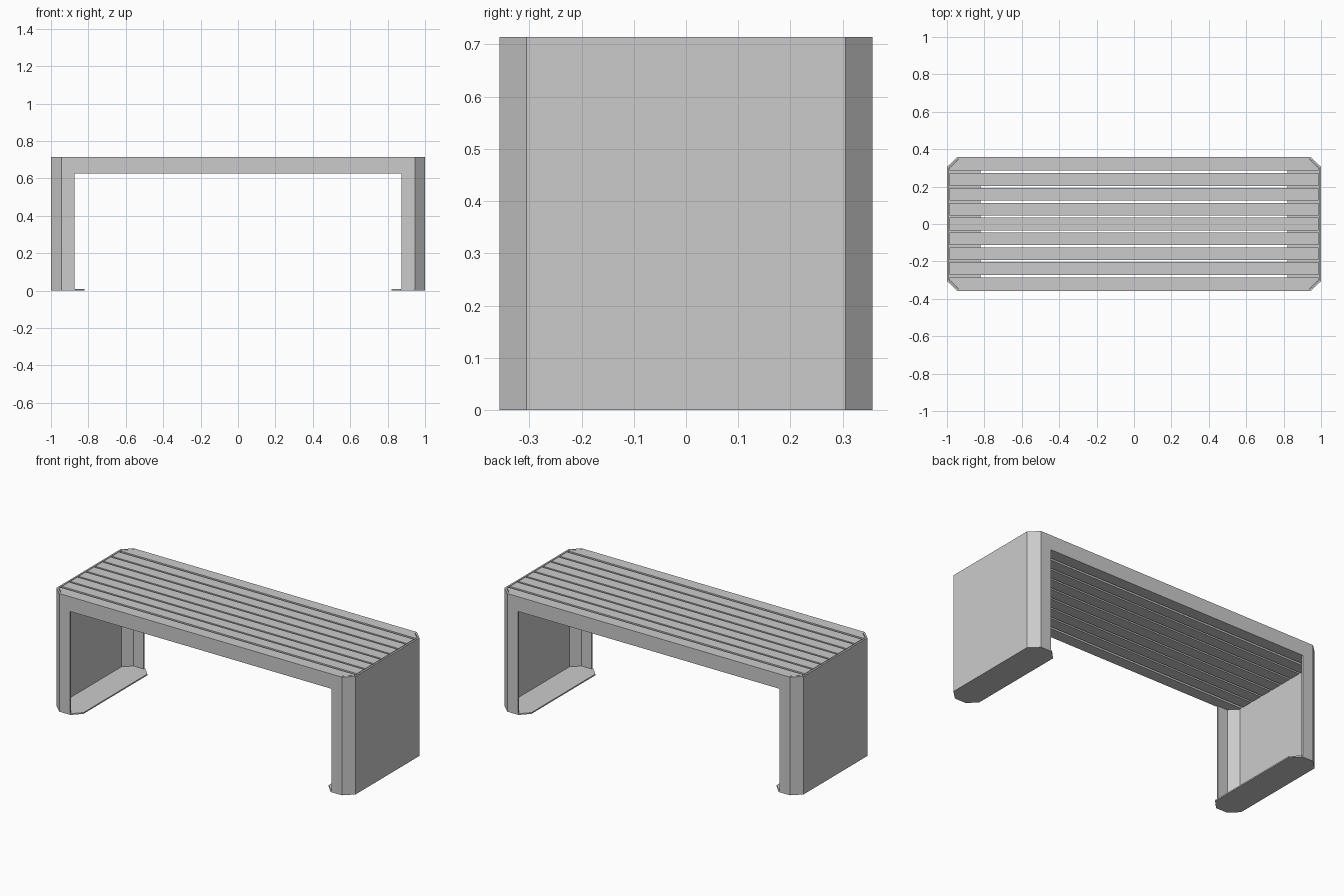
import bpy
import bmesh

H = 0.714            # overall height
D = 0.357            # half depth
SEAT_Z = 0.625       # underside of the seat
FOOT = 0.008         # foot plate thickness
T = 0.01             # sheet thickness
BEND, CORNER = 0.945, 0.305   # where the corner chamfer starts in x and y
MITRE = 0.875        # inner edge of the leg flange

cube = bpy.data.objects.get("Cube")
if cube:
    bpy.data.objects.remove(cube, do_unlink=True)

grey = bpy.data.materials.new("light grey metal")
grey.use_nodes = True
colour = (0.6, 0.6, 0.6, 1)
grey.diffuse_color = colour
grey.node_tree.nodes["Principled BSDF"].inputs["Base Color"].default_value = colour


def finish(name, bm):
    bmesh.ops.recalc_face_normals(bm, faces=bm.faces)
    mesh = bpy.data.meshes.new(name)
    bm.to_mesh(mesh)
    bm.free()
    mesh.materials.append(grey)
    obj = bpy.data.objects.new(name, mesh)
    bpy.context.collection.objects.link(obj)
    return obj


def loft(name, lower, upper):
    """Solid between two matching rings of 3D points."""
    bm = bmesh.new()
    a = [bm.verts.new(p) for p in lower]
    b = [bm.verts.new(p) for p in upper]
    bm.faces.new(a)
    bm.faces.new(b)
    for i in range(len(a)):
        j = (i + 1) % len(a)
        bm.faces.new((a[i], a[j], b[j], b[i]))
    return finish(name, bm)


def prism(name, plan, z0, z1):
    return loft(name, [(x, y, z0) for x, y in plan], [(x, y, z1) for x, y in plan])


def bent_leg(name, s):
    """Folded sheet with chamfered corners and mitred flange tops."""
    half_out = [(MITRE, D), (BEND, D), (1, CORNER)]
    half_in = [(MITRE, D - T), (BEND - 0.4 * T, D - T), (1 - T, CORNER - 0.4 * T)]
    tops = [SEAT_Z, H, H, H, H, SEAT_Z]
    bm = bmesh.new()
    rails = []
    for half in (half_out, half_in):
        path = [(x, -y) for x, y in half] + half[::-1]
        rails.append([(bm.verts.new((s * x, y, FOOT)), bm.verts.new((s * x, y, z)))
                      for (x, y), z in zip(path, tops)])
    out, inn = rails
    for i in range(len(tops) - 1):
        j = i + 1
        for k in (out, inn):
            bm.faces.new((k[i][0], k[j][0], k[j][1], k[i][1]))
        for e in (0, 1):
            bm.faces.new((out[i][e], out[j][e], inn[j][e], inn[i][e]))
    for i in (0, -1):
        bm.faces.new((out[i][0], out[i][1], inn[i][1], inn[i][0]))
    finish(name, bm)


# Legs and foot plates
for side, s in (("left", 1), ("right", -1)):
    bent_leg(side + "_leg", s)
    edge = [(0.82, CORNER), (0.87, D), (BEND, D), (1, CORNER)]
    plan = edge + [(x, -y) for x, y in edge[::-1]]
    prism(side + "_foot_plate", [(s * x, y) for x, y in plan], 0, FOOT)

# Inner seat slats
for i in range(-3, 4):
    y, w, e = i * 0.0795, 0.034, 0.986
    prism(f"seat_slat_{i + 4}", [(-e, y - w), (e, y - w), (e, y + w), (-e, y + w)], SEAT_Z, H)

# Edge slats tucked inside the legs, with mitred outer faces
for side, s in (("front", -1), ("back", 1)):
    half = [(0.986, 0.287), (0.986, 0.300), (0.938, D - T)]
    plan = half + [(-x, y) for x, y in half[::-1]]
    prism(side + "_edge_slat", [(x, s * y) for x, y in plan], SEAT_Z, H)
    face = [(-MITRE, SEAT_Z), (MITRE, SEAT_Z), (BEND, H), (-BEND, H)]
    loft(side + "_fascia", [(x, s * (D - T), z) for x, z in face],
         [(x, s * D, z) for x, z in face])
